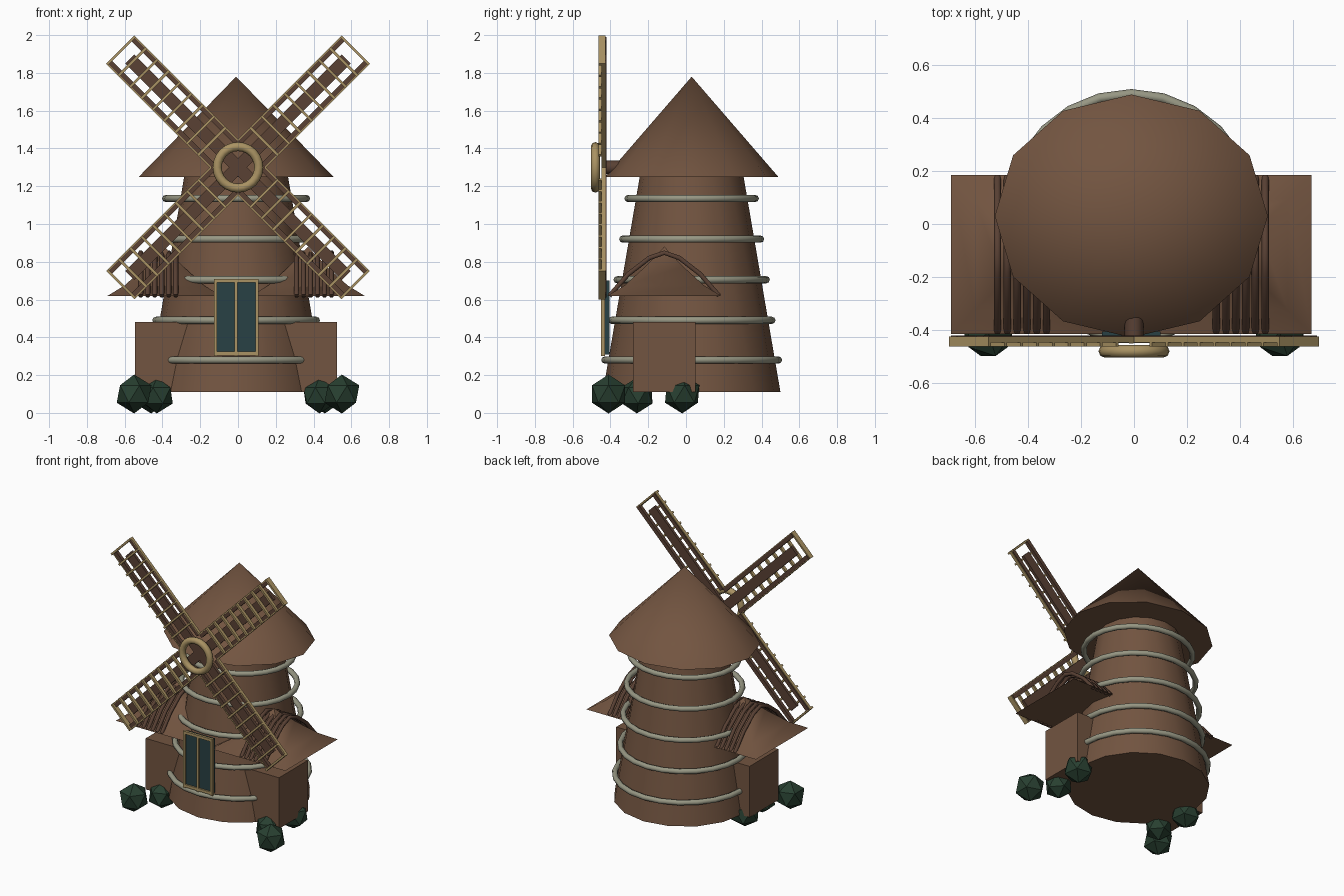
import bpy, bmesh, math
from mathutils import Matrix, Vector

cube = bpy.data.objects.get("Cube")
if cube:
    bpy.data.objects.remove(cube, do_unlink=True)


def material(name, rgb):
    m = bpy.data.materials.new(name)
    m.use_nodes = True
    m.diffuse_color = (*rgb, 1)
    m.node_tree.nodes["Principled BSDF"].inputs["Base Color"].default_value = (*rgb, 1)
    return m


BROWN = material("warm_brown", (0.17, 0.09, 0.052))
DARK = material("dark_wood", (0.10, 0.052, 0.034))
GOLD = material("pale_gold", (0.40, 0.29, 0.125))
STONE = material("grey_green_hoop", (0.31, 0.31, 0.23))
GREEN = material("bush_green", (0.021, 0.05, 0.03))
GLASS = material("dark_teal_glass", (0.022, 0.052, 0.058))


def finish(name, bm, mats, smooth=None):
    me = bpy.data.meshes.new(name)
    bmesh.ops.recalc_face_normals(bm, faces=bm.faces)
    bm.to_mesh(me)
    bm.free()
    for m in mats:
        me.materials.append(m)
    ob = bpy.data.objects.new(name, me)
    bpy.context.collection.objects.link(ob)
    if smooth:
        bpy.ops.object.select_all(action='DESELECT')
        ob.select_set(True)
        bpy.context.view_layer.objects.active = ob
        bpy.ops.object.shade_smooth_by_angle(angle=math.radians(smooth))
    return ob


def add_box(bm, lo, hi, index=0):
    lo, hi = Vector(lo), Vector(hi)
    mat = Matrix.Translation((lo + hi) / 2) @ Matrix.Diagonal((*(hi - lo), 1))
    verts = bmesh.ops.create_cube(bm, size=1, matrix=mat)["verts"]
    for f in {f for v in verts for f in v.link_faces}:
        f.material_index = index


def cone(name, sides, r1, r2, z1, z2, mat, sy=1):
    bm = bmesh.new()
    place = Matrix.Translation((CX, CY, (z1 + z2) / 2)) @ Matrix.Diagonal((1, sy, 1, 1))
    bmesh.ops.create_cone(bm, cap_ends=True, segments=sides, radius1=r1, radius2=r2,
                          depth=z2 - z1, matrix=place)
    return finish(name, bm, [mat], 35)


def torus(name, rx, ry, minor, place, mat, major_n=24, minor_n=8):
    bm = bmesh.new()
    rings = []
    for i in range(major_n):
        a = math.tau * i / major_n
        ring = []
        for j in range(minor_n):
            b = math.tau * j / minor_n
            out = minor * math.cos(b)
            co = Vector(((rx + out) * math.cos(a), (ry + out) * math.sin(a), minor * math.sin(b)))
            ring.append(bm.verts.new(place @ co))
        rings.append(ring)
    for i in range(major_n):
        p, q = rings[i], rings[(i + 1) % major_n]
        for j in range(minor_n):
            k = (j + 1) % minor_n
            bm.faces.new((p[j], q[j], q[k], p[k]))
    return finish(name, bm, [mat], 60)


# Tower and main roof
CX, CY = -0.01, 0.03
cone("tower", 16, 0.47, 0.275, 0.11, 1.25, BROWN)
cone("main_roof", 12, 0.515, 0, 1.25, 1.78, BROWN, 0.89)

# Hoops around the tower
for i, (z, rx, ry) in enumerate([(0.28, 0.46, 0.46), (0.49, 0.425, 0.425), (0.705, 0.41, 0.395),
                                 (0.92, 0.39, 0.365), (1.135, 0.373, 0.337)]):
    torus(f"hoop_{i + 1}", rx, ry, 0.019, Matrix.Translation((CX, CY, z)), STONE)

# Side rooms with flared roofs and arched roof ribs
ROOF_Y = -0.115
for side, s in (("left", 1), ("right", -1)):
    wall = CX + 0.535 * s
    bm = bmesh.new()
    add_box(bm, (min(wall, CX + 0.1 * s), -0.28, 0.11), (max(wall, CX + 0.1 * s), 0.05, 0.48))
    finish(f"{side}_room", bm, [BROWN])

    mid = CX + 0.38 * s
    bm = bmesh.new()
    rows = []
    for half, z in [(0.3, 0.62), (0.21, 0.675), (0.1, 0.775)]:
        rows.append([bm.verts.new((mid + half * x, ROOF_Y + half * y, z))
                     for x, y in ((-1, -1), (1, -1), (1, 1), (-1, 1))])
    tip = bm.verts.new((mid, ROOF_Y, 0.88))
    bm.faces.new(rows[0])
    for k in range(4):
        n = (k + 1) % 4
        for a, b in zip(rows, rows[1:]):
            bm.faces.new((a[k], a[n], b[n], b[k]))
        bm.faces.new((rows[-1][k], rows[-1][n], tip))
    finish(f"{side}_roof", bm, [BROWN], 60)

    # Ribs follow one arch, repeated along the roof
    cu = bpy.data.curves.new(f"{side}_roof_ribs", 'CURVE')
    cu.dimensions = '3D'
    cu.bevel_depth = 0.014
    cu.bevel_resolution = 1
    cu.use_fill_caps = True
    arch = [(-0.29, 0.62), (-0.19, 0.735), (-0.08, 0.82), (0, 0.848),
            (0.08, 0.82), (0.19, 0.735), (0.29, 0.62)]
    for i in range(6):
        sp = cu.splines.new('POLY')
        sp.points.add(len(arch) - 1)
        x = CX + (0.505 - 0.037 * i) * s
        for p, (y, z) in zip(sp.points, arch):
            p.co = (x, ROOF_Y + y, z, 1)
    cu.materials.append(DARK)
    ribs = bpy.data.objects.new(f"{side}_roof_ribs", cu)
    bpy.context.collection.objects.link(ribs)

    # Bushes at the foot of the room
    for i, (x, y, r) in enumerate([(0.55, -0.41, 0.1), (0.43, -0.26, 0.092), (0.46, -0.02, 0.1)]):
        bm = bmesh.new()
        place = Matrix.Translation((x * s, y, r)) @ Matrix.Rotation(i * 0.7, 4, 'Z')
        bmesh.ops.create_icosphere(bm, subdivisions=1, radius=r * 1.03, matrix=place)
        finish(f"{side}_bush_{i + 1}", bm, [GREEN])

# Front window: glass panel, uprights, sill and head
bm = bmesh.new()
add_box(bm, (-0.12, -0.437, 0.31), (0.10, -0.405, 0.70), 0)
for x in (-0.12, -0.01, 0.10):
    add_box(bm, (x - 0.008, -0.45, 0.30), (x + 0.008, -0.43, 0.71), 1)
for z in (0.315, 0.70):
    add_box(bm, (-0.128, -0.448, z - 0.01), (0.108, -0.43, z + 0.01), 1)
finish("front_window", bm, [GLASS, GOLD])

# Four lattice sails: spar, side rails and rungs
HUB = Vector((0, 0, 1.3))
for i in range(4):
    bm = bmesh.new()
    add_box(bm, (-0.034, -0.44, 0), (0.034, -0.42, 0.81), 0)
    for s in (-1, 1):
        add_box(bm, (s * 0.087 - 0.014, -0.445, 0.1), (s * 0.087 + 0.014, -0.42, 0.875), 0)
        add_box(bm, (s * 0.102 - 0.004, -0.447, 0.1), (s * 0.102 + 0.004, -0.425, 0.875), 1)
    for k in range(9):
        z = 0.195 + 0.085 * k
        add_box(bm, (-0.106, -0.463, z - 0.007), (0.106, -0.44, z + 0.007), 1)
    add_box(bm, (-0.106, -0.463, 0.87), (0.106, -0.425, 0.882), 1)
    turn = Matrix.Rotation(math.radians(45 + 90 * i), 4, 'Y')
    bm.transform(Matrix.Translation(HUB) @ turn)
    finish(f"sail_{i + 1}", bm, [DARK, GOLD])

# Hub ring and short axle into the roof
upright = Matrix.Rotation(math.pi / 2, 4, 'X')
torus("hub_ring", 0.11, 0.11, 0.024, Matrix.Translation((0, -0.48, 1.3)) @ upright, GOLD)
bm = bmesh.new()
bmesh.ops.create_cone(bm, cap_ends=True, segments=12, radius1=0.035, radius2=0.035, depth=0.2,
                      matrix=Matrix.Translation((0, -0.33, 1.3)) @ upright)
finish("axle", bm, [DARK], 35)
